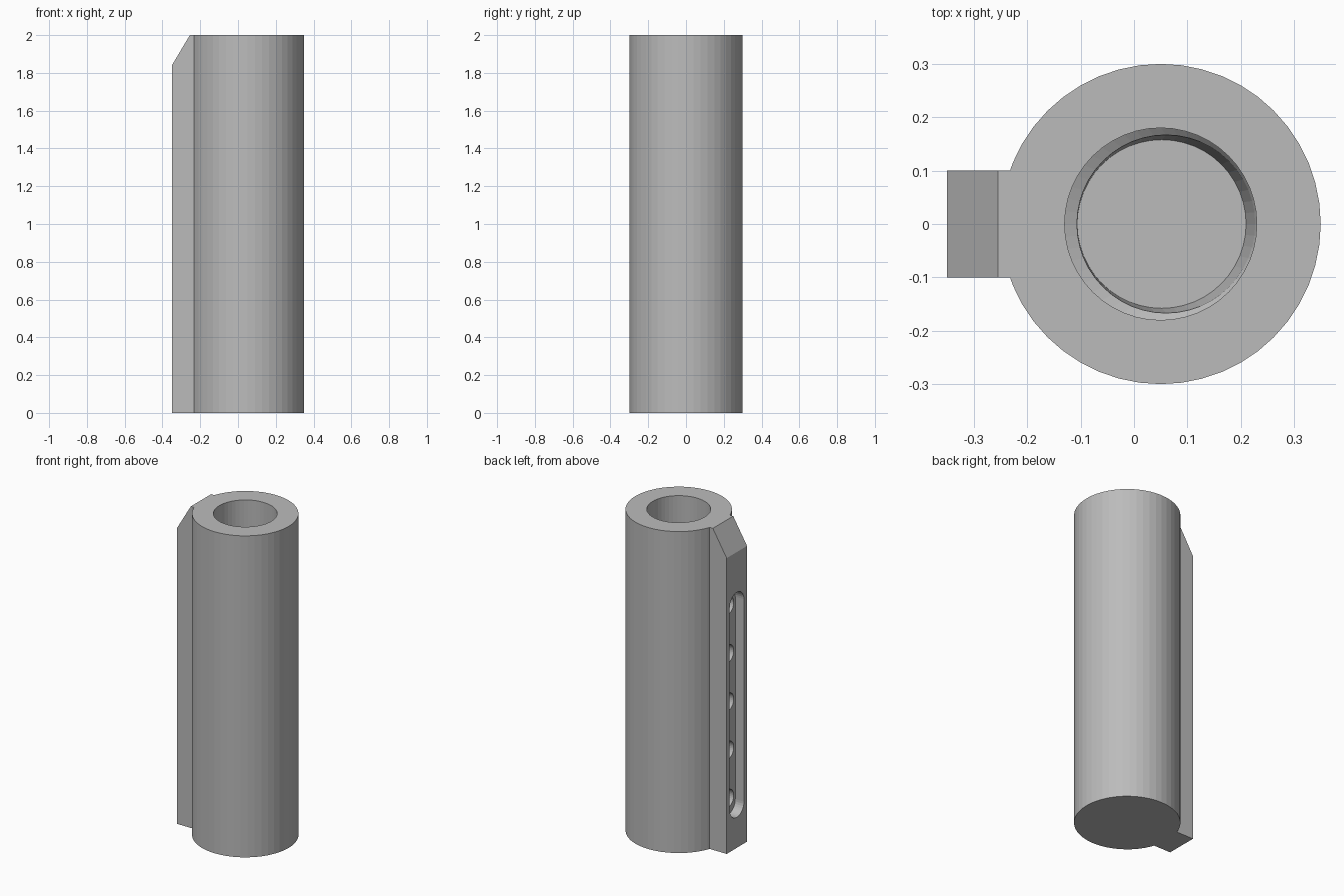
import bpy, bmesh
from math import sin, cos, pi
from mathutils import Vector

cube = bpy.data.objects.get("Cube")
if cube:
    bpy.data.objects.remove(cube, do_unlink=True)

grey = bpy.data.materials.new("matte_grey")
grey.use_nodes = True
COLOR = (0.5, 0.5, 0.5, 1)
grey.diffuse_color = COLOR
grey.node_tree.nodes["Principled BSDF"].inputs["Base Color"].default_value = COLOR

AXIS = 0.05  # x position of the tube axis


def loft(name, rings):
    """Closed solid through rings of equal point count."""
    bm = bmesh.new()
    loops = [[bm.verts.new(p) for p in ring] for ring in rings]
    for a, b in zip(loops, loops[1:]):
        for i in range(len(a)):
            j = (i + 1) % len(a)
            bm.faces.new((a[i], a[j], b[j], b[i]))
    bm.faces.new(loops[0])
    bm.faces.new(loops[-1])
    bmesh.ops.recalc_face_normals(bm, faces=bm.faces)
    mesh = bpy.data.meshes.new(name)
    bm.to_mesh(mesh)
    bm.free()
    mesh.materials.append(grey)
    obj = bpy.data.objects.new(name, mesh)
    bpy.context.collection.objects.link(obj)
    return obj


def circle(x, r, z, n=48):
    return [Vector((x + r * cos(2 * pi * i / n), r * sin(2 * pi * i / n), z)) for i in range(n)]


def side_circle(x, r, z, n=32):
    return [Vector((x, r * cos(2 * pi * i / n), z + r * sin(2 * pi * i / n))) for i in range(n)]


def side_slot(x, r, low, high, n=16):
    arc = [(r * cos(pi * i / n), r * sin(pi * i / n)) for i in range(n + 1)]
    return ([Vector((x, y, high + z)) for y, z in arc]
            + [Vector((x, -y, low - z)) for y, z in arc])


def combine(target, tool, operation):
    mod = target.modifiers.new(operation, "BOOLEAN")
    mod.operation = operation
    mod.solver = "EXACT"
    mod.object = tool
    bpy.context.view_layer.objects.active = target
    bpy.ops.object.modifier_apply(modifier=mod.name)
    bpy.data.objects.remove(tool, do_unlink=True)


# Round tube body
body = loft("tube_body", [circle(AXIS, 0.3, 0), circle(AXIS, 0.3, 2)])

# Side rib with a sloped top corner
profile = [(-0.35, 0), (-0.2, 0), (-0.2, 2), (-0.255, 2), (-0.35, 1.84)]
rib = loft("side_rib", [[Vector((x, y, z)) for x, z in profile] for y in (-0.1, 0.1)])
combine(body, rib, "UNION")

# Blind bore with a ledge and a slightly offset narrow seat
bore = loft("bore_cutter", [circle(AXIS + 0.002, 0.158, 0.1), circle(AXIS + 0.01, 0.167, 0.2),
                            circle(AXIS, 0.18, 0.21), circle(AXIS, 0.18, 2.1)])
combine(body, bore, "DIFFERENCE")

# Shallow rounded slot in the rib
slot = loft("slot_cutter", [side_slot(x, 0.07, 0.26, 1.52) for x in (-0.4, -0.29)])
combine(body, slot, "DIFFERENCE")

# Row of holes from the slot into the bore
for k in range(5):
    hole = loft("hole_cutter", [side_circle(x, 0.055, 0.29 + 0.3 * k) for x in (-0.32, 0)])
    combine(body, hole, "DIFFERENCE")
